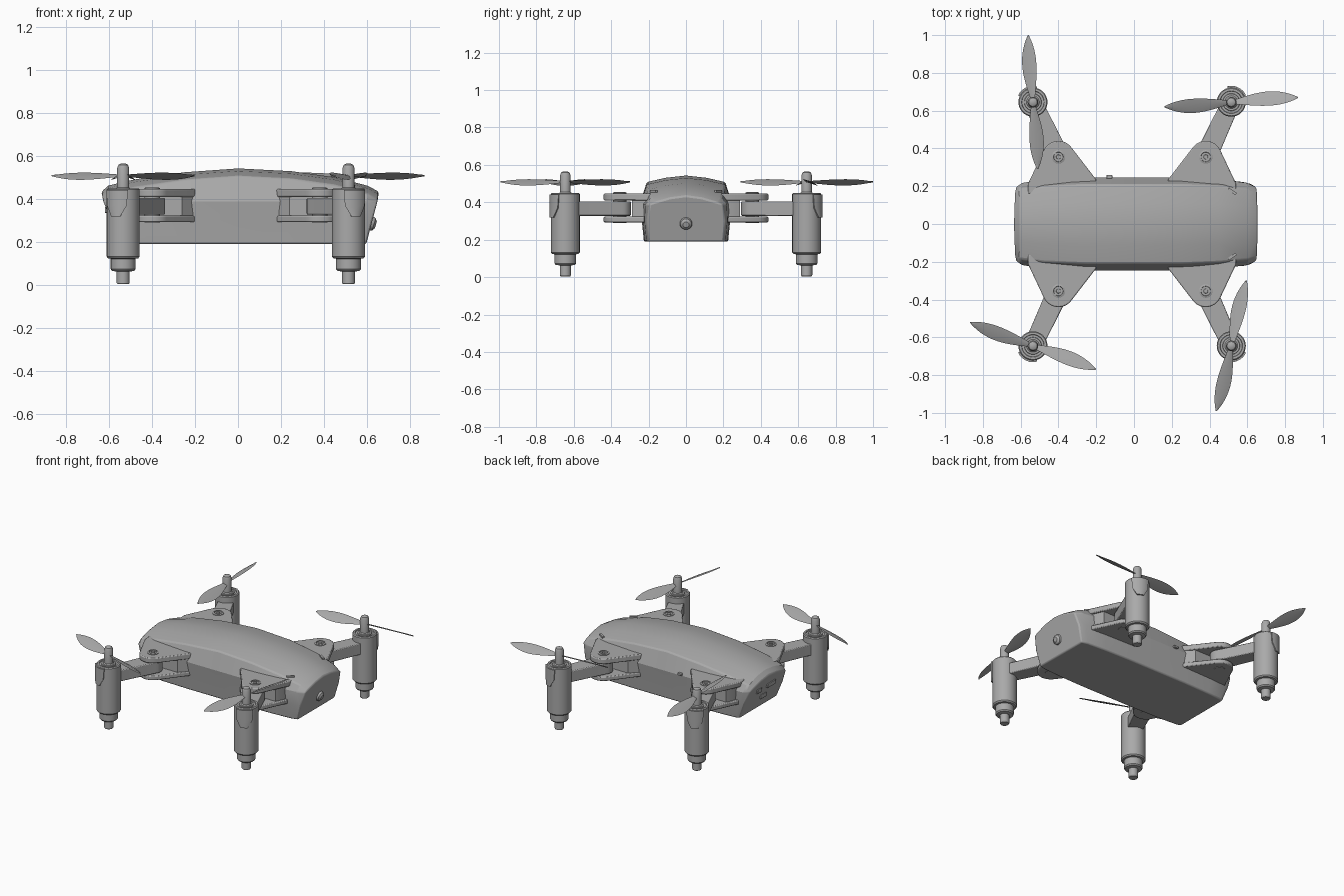
import bpy, bmesh
from math import sin, cos, pi, radians, hypot, atan2
from mathutils import Matrix, Vector

if "Cube" in bpy.data.objects:
    bpy.data.objects.remove(bpy.data.objects["Cube"])

GREY = (0.4, 0.4, 0.4, 1)
grey = bpy.data.materials.new("grey plastic")
grey.use_nodes = True
grey.diffuse_color = GREY
grey.node_tree.nodes["Principled BSDF"].inputs["Base Color"].default_value = GREY


def finish(bm, name, bevel=0, angle=30):
    bmesh.ops.recalc_face_normals(bm, faces=bm.faces)
    mesh = bpy.data.meshes.new(name)
    bm.to_mesh(mesh)
    bm.free()
    mesh.materials.append(grey)
    ob = bpy.data.objects.new(name, mesh)
    bpy.context.collection.objects.link(ob)
    if bevel:
        mod = ob.modifiers.new("bevel", "BEVEL")
        mod.width, mod.segments = bevel, 2
        mod.limit_method, mod.angle_limit = "ANGLE", radians(35)
    bpy.ops.object.select_all(action="DESELECT")
    ob.select_set(True)
    bpy.context.view_layer.objects.active = ob
    bpy.ops.object.shade_smooth_by_angle(angle=radians(angle))
    return ob


def loft(rings, name, bevel=0, angle=30):
    """Skin closed rings of points and cap both ends."""
    bm = bmesh.new()
    rows = [[bm.verts.new(p) for p in ring] for ring in rings]
    n = len(rows[0])
    for a, b in zip(rows, rows[1:]):
        for i in range(n):
            j = (i + 1) % n
            bm.faces.new((a[i], a[j], b[j], b[i]))
    bm.faces.new(rows[0])
    bm.faces.new(rows[-1])
    return finish(bm, name, bevel, angle)


def prism(outline, z0, z1, name, bevel=0):
    return loft([[(x, y, z) for x, y in outline] for z in (z0, z1)], name, bevel)


def lathe(profile, centre, name, axis=None, steps=32):
    """Turn (radius, height) points about an axis through centre."""
    turn = Vector((0, 0, 1)).rotation_difference(Vector(axis or (0, 0, 1)))
    rings = [[Vector(centre) + turn @ Vector((r * cos(2 * pi * i / steps), r * sin(2 * pi * i / steps), h))
              for i in range(steps)] for r, h in profile]
    return loft(rings, name)


def box(centre, size, name, bevel=0):
    bm = bmesh.new()
    bmesh.ops.create_cube(bm, size=1, matrix=Matrix.Translation(centre) @ Matrix.Diagonal((*size, 1)))
    return finish(bm, name, bevel)


# Body: stations of (x, width factor, ridge height)
STATIONS = [(-.635, .78, .435), (-.605, .88, .463), (-.48, .95, .492), (-.25, 1, .525), (0, 1, .543),
            (.25, 1, .53), (.45, .96, .502), (.605, .88, .462), (.655, .78, .435)]


def section(x, w, top):
    half = [(.225, .19), (.236, .3), (.247, .39), (.21, top - .035), (.11, top - .012)]
    pts = half + [(0, top)] + [(-y, z) for y, z in reversed(half)]
    lean = .4 if x > 0 else .6
    return [(x * (1 - lean * max(0, .41 - z)), y * (w if z > .35 else (w + 1) / 2), z) for y, z in pts]


loft([section(*s) for s in STATIONS], "body_shell", .008, 25)

# Camera on the nose
lathe([(.05, -.03), (.05, .004), (.04, .012), (.034, .012), (.03, .026), (.016, .036)],
      (.608, 0, .29), "camera_lens", (1, 0, -.3))

# Tail sockets, side button and hatch vents
for y, z, w in ((-.05, .35, .09), (.08, .35, .05), (0, .28, .06)):
    box((-.612 + .38 * (.36 - z), y, z), (.025, w, .028), "tail_socket", .003)
box((-.13, .25, .4), (.03, .02, .015), "side_button", .003)
for s in (-1, 1):
    vent = box((.52, s * .172, .459), (.05, .014, .012), "hatch_vent")
    vent.data.transform(Matrix.Translation((.52, s * .172, .459)) @ Matrix.Rotation(-s * .6, 4, "Z")
                        @ Matrix.Translation((-.52, -s * .172, -.459)))

# Arms, motors and propellers at the four corners
HINGE, MOTOR = Vector((.39, .355)), Vector((.525, .645))
PROP_ANGLE = {(-1, 1): 94, (1, 1): 4, (-1, -1): 159.5, (1, -1): 77}


def arc(c, r, a0, a1, n=14):
    return [(c[0] + r * cos(radians(a0 + (a1 - a0) * i / n)),
             c[1] + r * sin(radians(a0 + (a1 - a0) * i / n))) for i in range(n + 1)]


def blade(centre, degrees, name):
    """Thin pitched blade from an outline that swells past the middle."""
    spin = Matrix.Rotation(radians(degrees), 3, "Z") @ Matrix.Rotation(radians(-24), 3, "X")
    rings = []
    for i in range(15):
        t = i / 14
        u = .015 + .34 * t
        half = .012 * (1 - t) + .036 * sin(pi * t ** 1.3) ** .75 if i < 14 else .003
        shift = .006 * sin(pi * t)
        rings.append([Vector(centre) + spin @ Vector((u, v + shift, h)) for v, h in
                      ((-half, 0), (0, .004), (half, 0), (0, -.003))])
    return loft(rings, name, angle=40)


for sx, sy in PROP_ANGLE:
    side = ("left" if sx > 0 else "right") + ("_back_" if sy > 0 else "_front_")

    def place(pts):
        return [(-.01 + sx * x, sy * y) for x, y in pts]

    # Forked bracket with two plates and a web against the body
    plate = [(.19, .16), (.55, .16), (.55, .215)] + arc(HINGE, .085, 23, 141) + [(.19, .235)]
    prism(place(plate), .41, .447, side + "bracket_top", .006)
    prism(place(plate), .293, .323, side + "bracket_bottom", .006)
    web = [(.2, .18), (.53, .18), (.53, .22), (.5, .29), (.25, .29), (.2, .24)]
    prism(place(web), .32, .412, side + "bracket_web")

    # Hinge pin with a recessed head
    hx, hy = place([HINGE])[0]
    lathe([(.036, .29), (.036, .451), (.03, .454), (.026, .454), (.024, .444), (.013, .444), (.011, .452)],
          (hx, hy, 0), side + "hinge_pin", steps=24)

    # Arm with a rounded knuckle
    d = (MOTOR - HINGE).normalized()
    heading = atan2(d.y, d.x) * 180 / pi
    n = Vector((-d.y, d.x)) * .048
    arm = [tuple(MOTOR - n), tuple(MOTOR + n)] + arc(HINGE, .06, heading + 75, heading + 285)
    prism(place(arm), .328, .405, side + "arm", .005)

    # Motor pod, collar, foot and shaft
    mx, my = place([MOTOR])[0]
    lathe([(.02, .004), (.026, .004), (.03, .01), (.03, .062), (.052, .066), (.058, .074), (.058, .122),
           (.07, .124), (.077, .132), (.077, .444), (.072, .45), (.06, .45), (.058, .443), (.046, .443),
           (.044, .449), (.034, .449), (.028, .455), (.028, .545), (.022, .56), (.01, .566)],
          (mx, my, 0), side + "motor_pod")

    # Clip wrapped round the outside of the pod, narrowing downward
    rings = []
    for z, spread in ((.32, 16), (.37, 36), (.442, 40)):
        rings.append([(x, y, z) for x, y in place(
            arc(MOTOR, .086, heading - spread, heading + spread, 8)
            + arc(MOTOR, .07, heading + spread, heading - spread, 8))])
    loft(rings, side + "pod_clip")

    # Propeller
    for turn in (0, 180):
        blade((mx, my, .509), PROP_ANGLE[sx, sy] + turn, side + "propeller_blade")
